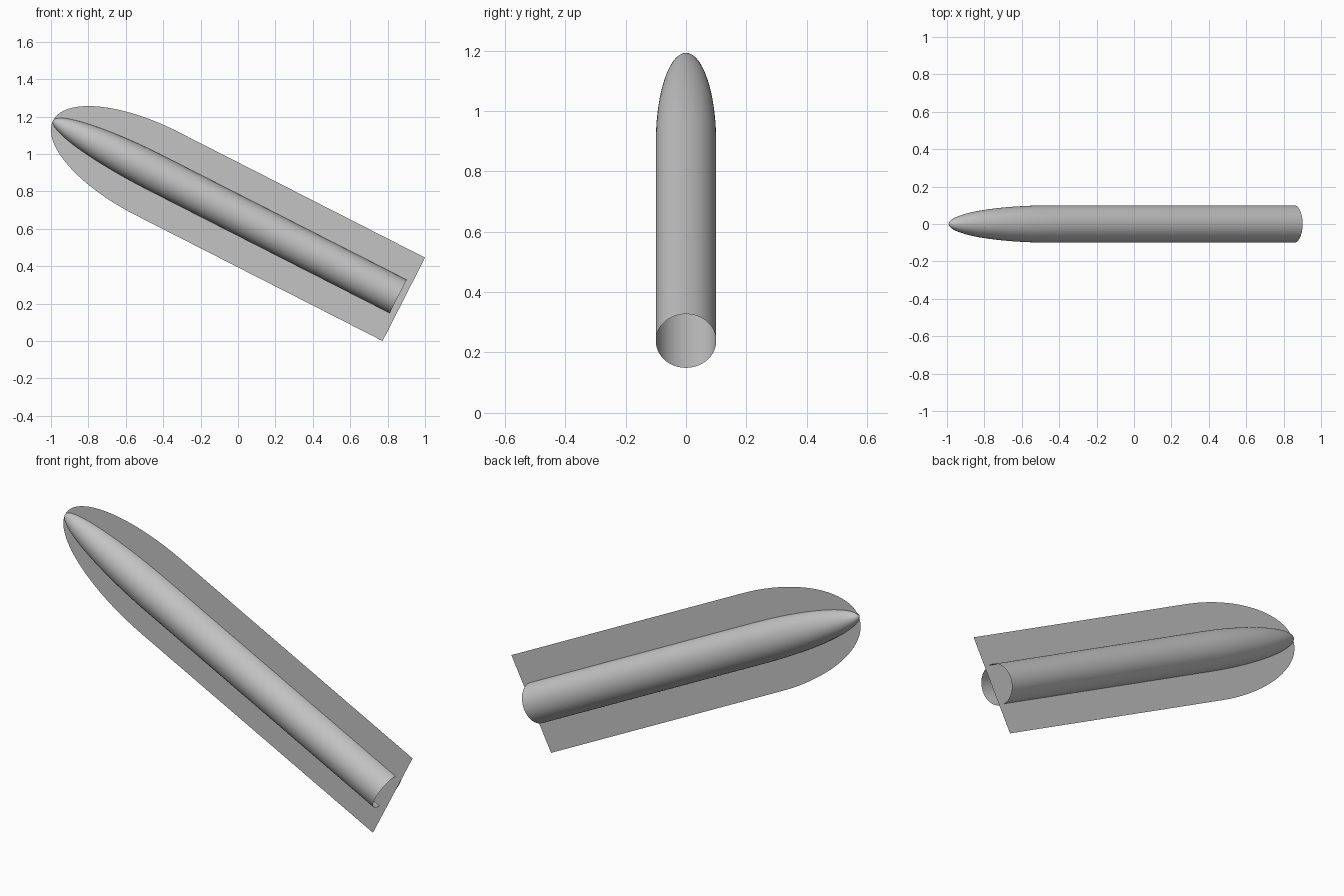
import bpy, bmesh, math
from mathutils import Matrix, Vector

if "Cube" in bpy.data.objects:
    bpy.data.objects.remove(bpy.data.objects["Cube"])

TILT = math.radians(27)      # body axis slopes down towards +x
NOSE = 0.62                  # length of the elliptical nose
TAIL = 1.485                 # straight length of the fin sheet
TUBE_TAIL = 1.451            # straight length of the tube
SHOULDER = Vector((-0.4366, 0, 0.897))   # where the nose meets the body
PLACE = Matrix.Translation(SHOULDER) @ Matrix.Rotation(TILT, 4, 'Y')

grey = bpy.data.materials.new("light_grey")
grey.diffuse_color = (0.55, 0.55, 0.55, 1)
grey.use_nodes = True
grey.node_tree.nodes["Principled BSDF"].inputs["Base Color"].default_value = grey.diffuse_color


def nose_profile(radius, steps):
    """Quarter ellipse from the tip back to the shoulder."""
    return [(-NOSE * math.cos(t), radius * math.sin(t))
            for t in (math.pi / 2 * i / steps for i in range(steps + 1))]


def finish(bm, name):
    bm.transform(PLACE)
    mesh = bpy.data.meshes.new(name)
    bm.to_mesh(mesh)
    bm.free()
    mesh.materials.append(grey)
    obj = bpy.data.objects.new(name, mesh)
    bpy.context.collection.objects.link(obj)
    return obj


# Hollow round body with a pointed nose, open at the tail
bm = bmesh.new()
points = nose_profile(0.1, 24) + [(TUBE_TAIL, 0.1)]
verts = [bm.verts.new((x, 0, r)) for x, r in points]
edges = [bm.edges.new(pair) for pair in zip(verts, verts[1:])]
bmesh.ops.spin(bm, geom=verts + edges, cent=(0, 0, 0), axis=(1, 0, 0),
               angle=math.tau, steps=64, use_duplicate=False)
bmesh.ops.remove_doubles(bm, verts=bm.verts, dist=1e-5)
bmesh.ops.recalc_face_normals(bm, faces=bm.faces)
# the open shell must face outwards
side = max(bm.faces, key=lambda f: f.calc_area())
mid = side.calc_center_median()
if side.normal.dot(Vector((0, mid.y, mid.z))) < 0:
    bmesh.ops.reverse_faces(bm, faces=bm.faces)
for f in bm.faces:
    f.smooth = True
finish(bm, "tube_body")

# Thin flat sheet along the middle, following the same nose curve
bm = bmesh.new()
upper = nose_profile(0.25, 32) + [(TAIL, 0.25)]
outline = upper + [(x, -z) for x, z in reversed(upper[1:])]
bm.faces.new([bm.verts.new((x, 0, z)) for x, z in outline])
bm.normal_update()
if bm.faces[:][0].normal.y > 0:
    bmesh.ops.reverse_faces(bm, faces=bm.faces)
finish(bm, "centre_sheet")
